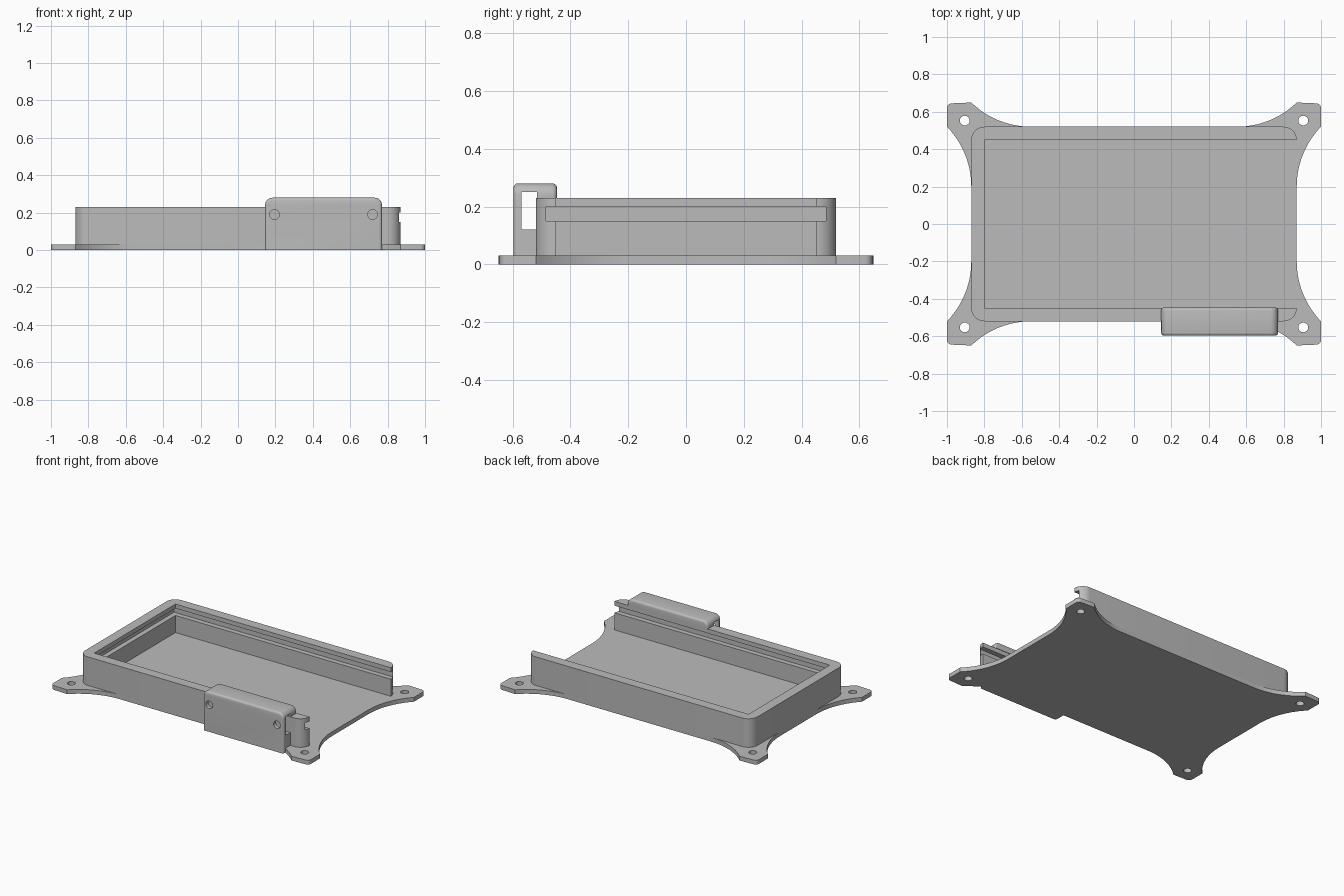
import bpy, bmesh
from math import cos, sin, pi, radians, asin
from mathutils import Matrix

cube = bpy.data.objects.get("Cube")
if cube:
    bpy.data.objects.remove(cube, do_unlink=True)

grey = bpy.data.materials.new("plain grey")
grey.use_nodes = True
grey.diffuse_color = (0.5, 0.5, 0.5, 1)
grey.node_tree.nodes["Principled BSDF"].inputs["Base Color"].default_value = (0.5, 0.5, 0.5, 1)


def finish(name, bm):
    bmesh.ops.recalc_face_normals(bm, faces=bm.faces)
    mesh = bpy.data.meshes.new(name)
    bm.to_mesh(mesh)
    bm.free()
    mesh.materials.append(grey)
    obj = bpy.data.objects.new(name, mesh)
    bpy.context.collection.objects.link(obj)
    return obj


def prism(points, lo, hi, upright=False):
    """Extrude an outline in z, or, if upright, an x-z outline in y."""
    bm = bmesh.new()
    place = (lambda a, b: (a, lo, b)) if upright else (lambda a, b: (a, b, lo))
    face = bm.faces.new([bm.verts.new(place(a, b)) for a, b in points])
    moved = bmesh.ops.extrude_face_region(bm, geom=[face])["geom"]
    step = (0, hi - lo, 0) if upright else (0, 0, hi - lo)
    bmesh.ops.translate(bm, vec=step, verts=[v for v in moved if isinstance(v, bmesh.types.BMVert)])
    return bm


def block(x0, x1, y0, y1, z0, z1):
    return finish("cutter", prism([(x0, y0), (x1, y0), (x1, y1), (x0, y1)], z0, z1))


def rod(x, y, z, radius, length, upright=False):
    bm = bmesh.new()
    turn = Matrix.Rotation(pi / 2, 4, "X") if upright else Matrix()
    bmesh.ops.create_cone(bm, cap_ends=True, segments=32, radius1=radius, radius2=radius,
                          depth=length, matrix=Matrix.Translation((x, y, z)) @ turn)
    return finish("cutter", bm)


def arc(cx, cy, radius, start, end, steps):
    angles = [start + (end - start) * i / steps for i in range(steps + 1)]
    return [(cx + radius * cos(a), cy + radius * sin(a)) for a in angles]


def cut(obj, cutters):
    for cutter in cutters:
        mod = obj.modifiers.new("cut", "BOOLEAN")
        mod.operation, mod.solver, mod.object = "DIFFERENCE", "EXACT", cutter
    bpy.context.view_layer.update()
    graph = bpy.context.evaluated_depsgraph_get()
    mesh = bpy.data.meshes.new_from_object(obj.evaluated_get(graph))
    obj.modifiers.clear()
    obj.data = mesh
    mesh.name = obj.name
    for cutter in cutters:
        bpy.data.objects.remove(cutter, do_unlink=True)


def all_quadrants(quarter):
    """Mirror a +x +y outline, listed anticlockwise, into all four quadrants."""
    half = quarter + [(-x, y) for x, y in reversed(quarter)]
    return half + [(-x, -y) for x, y in half]


# Main sizes
W, D, R = 0.87, 0.52, 0.07
FLOOR, RIM = 0.03, 0.23
SWEEP = 0.46
tilt = asin(0.32 / SWEEP)

# Base plate with four swept mounting ears
ear = arc(W + SWEEP, 0.2, SWEEP, pi, pi - tilt, 14)
ear += arc(0.975, 0.62, 0.025, 0, pi / 2, 5)
ear += arc(0.55, D + SWEEP, SWEEP, -pi / 2 + tilt, -pi / 2, 14)
base = finish("base_plate", prism(all_quadrants(ear), 0, FLOOR))
cut(base, [rod(0.905 * sx, 0.553 * sy, 0, 0.026, 0.3) for sx in (-1, 1) for sy in (-1, 1)])

# Three-sided tray wall, open at one end, with a sliding lid groove
outline = all_quadrants(arc(W - R, D - R, R, 0, pi / 2, 10))
walls = finish("tray_walls", prism(outline, FLOOR, RIM))
cut(walls, [block(-0.80, 1.2, -0.45, 0.45, -0.2, 0.5),
            block(-0.835, 1.2, -0.485, 0.485, 0.15, 0.20)])

# Raised housing on the front wall with softened front and back outlines
x0, x1, top, bend = 0.145, 0.77, 0.28, 0.04
profile = [(x0, 0), (x1, 0)]
profile += arc(x1 - bend, top - bend, bend, 0, pi / 2, 8)
profile += arc(x0 + bend, top - bend, bend, pi / 2, pi, 8)
bm = prism(profile, -0.597, -0.447, upright=True)
rims = [e for e in bm.edges
        if abs(e.verts[0].co.y - e.verts[1].co.y) < 0.001 and max(v.co.z for v in e.verts) > 0.01]
bmesh.ops.bevel(bm, geom=rims, offset=0.015, segments=4, profile=0.5, affect="EDGES")
housing = finish("housing", bm)
cut(housing, [block(-1, 1.2, -D, 0, -0.2, RIM),
              block(-1, 1.2, -0.57, -0.515, 0.12, 0.25)]
    + [rod(x, -0.64, 0.19, 0.026, 0.2, upright=True) for x in (0.195, 0.72)])

# Smooth the curves and keep the corners crisp
bpy.ops.object.select_all(action="DESELECT")
for obj in (base, walls, housing):
    obj.select_set(True)
bpy.context.view_layer.objects.active = base
bpy.ops.object.shade_smooth_by_angle(angle=radians(30))
